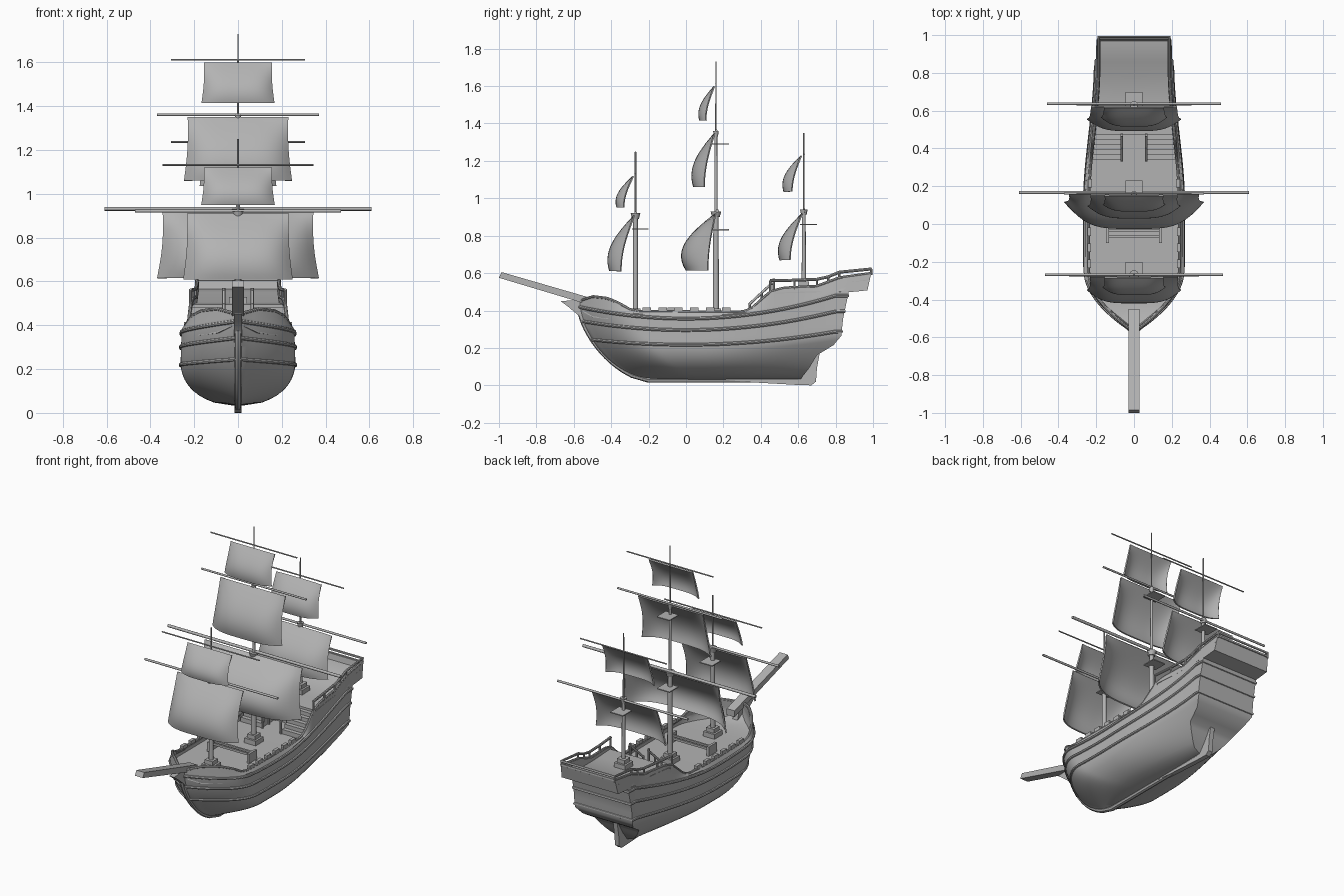
import bpy, bmesh, math
from mathutils import Vector, Matrix

old = bpy.data.objects.get("Cube")
if old:
    bpy.data.objects.remove(old, do_unlink=True)

grey = bpy.data.materials.new("plain_grey")
grey.use_nodes = True
grey.diffuse_color = (0.45, 0.45, 0.45, 1)
grey.node_tree.nodes["Principled BSDF"].inputs["Base Color"].default_value = grey.diffuse_color


# ---- helpers ----
def finish(ob, thickness=0):
    bpy.ops.object.select_all(action='DESELECT')
    ob.select_set(True)
    bpy.context.view_layer.objects.active = ob
    if ob.type == 'CURVE':
        bpy.ops.object.convert(target='MESH')
        ob = bpy.context.view_layer.objects.active
    if thickness:
        mod = ob.modifiers.new("thickness", 'SOLIDIFY')
        mod.thickness = thickness
        bpy.ops.object.modifier_apply(modifier=mod.name)
    ob.data.materials.clear()
    ob.data.materials.append(grey)
    bpy.ops.object.shade_smooth_by_angle(angle=math.radians(35))
    return ob


def add_mesh(name, bm, thickness=0):
    bmesh.ops.remove_doubles(bm, verts=bm.verts, dist=0.0001)
    bmesh.ops.recalc_face_normals(bm, faces=bm.faces)
    me = bpy.data.meshes.new(name)
    bm.to_mesh(me)
    bm.free()
    ob = bpy.data.objects.new(name, me)
    bpy.context.collection.objects.link(ob)
    return finish(ob, thickness)


def grid(name, rows, closed=False, thickness=0):
    bm = bmesh.new()
    vs = [[bm.verts.new(p) for p in row] for row in rows]
    n = len(rows[0])
    for a, b in zip(vs, vs[1:]):
        for i in range(n if closed else n - 1):
            j = (i + 1) % n
            bm.faces.new((a[i], a[j], b[j], b[i]))
    return add_mesh(name, bm, thickness)


def box(name, centre, size):
    bm = bmesh.new()
    bmesh.ops.create_cube(bm, size=1, matrix=Matrix.Translation(centre) @ Matrix.Diagonal((*size, 1)))
    return add_mesh(name, bm)


def rod(name, a, b, r1, r2=None, sides=12):
    a, b = Vector(a), Vector(b)
    turn = (b - a).to_track_quat('Z', 'Y').to_matrix().to_4x4()
    bm = bmesh.new()
    bmesh.ops.create_cone(bm, cap_ends=True, segments=sides, radius1=r1, radius2=r1 if r2 is None else r2,
                          depth=(b - a).length, matrix=Matrix.Translation((a + b) / 2) @ turn)
    return add_mesh(name, bm)


def plate(name, outline, width):
    bm = bmesh.new()
    face = bm.faces.new([bm.verts.new((-width / 2, y, z)) for y, z in outline])
    new = bmesh.ops.extrude_face_region(bm, geom=[face])["geom"]
    bmesh.ops.translate(bm, vec=(width, 0, 0), verts=[g for g in new if isinstance(g, bmesh.types.BMVert)])
    return add_mesh(name, bm)


def tube(name, points, radius, cyclic=False):
    cu = bpy.data.curves.new(name, 'CURVE')
    cu.dimensions = '3D'
    cu.bevel_depth, cu.bevel_resolution, cu.use_fill_caps = radius, 2, True
    sp = cu.splines.new('POLY')
    sp.points.add(len(points) - 1)
    for p, co in zip(sp.points, points):
        p.co = (*co, 1)
    sp.use_cyclic_u = cyclic
    ob = bpy.data.objects.new(name, cu)
    bpy.context.collection.objects.link(ob)
    return finish(ob)


def interp(table, x):
    for (x0, y0), (x1, y1) in zip(table, table[1:]):
        if x <= x1:
            return y0 + (y1 - y0) * max(0, x - x0) / (x1 - x0)
    return table[-1][1]


# ---- hull shape: v is 0 at the keel, 1 at the sheer, 2 at the rail ----
KEEL = 0.03
STERN = [(0, .61), (.15, .66), (.3, .70), (.4, .79), (.5, .83), (.7, .84), (1, .87), (1.1, .97), (2, .99)]
RAIL = [(-.57, .45), (-.5, .475), (-.42, .465), (-.36, .44), (-.3, .405), (-.25, .395), (.3, .392),
        (.35, .41), (.45, .5), (.52, .52), (.7, .53), (.82, .575), (1, .6)]


def stem(v):
    return -.2 - .37 * (1 - (1 - min(v, 1)) ** 1.6) ** .625


def half(y, v):
    w = .262 * math.sqrt(max(0, 1 - (1 - min(v / .6, 1)) ** 2.2)) - .017 * max(0, v - .6) / 1.4
    s = min(max((y - stem(v)) / .32, 0), 1)
    t = min(max((y - .1) / .75, 0), 1)
    aft = 1 - (.22 + .35 * max(0, 1 - v / .5)) * t * t * (3 - 2 * t)
    bow = math.sin(s * math.pi / 2) ** .85
    return w * aft * max(bow, .05)


def hull_point(u, v, side, out=0):
    y = stem(v) + (interp(STERN, v) - stem(v)) * u
    sheer = .37 + .2 * min(y, .8) ** 2
    z = KEEL + (sheer - KEEL) * v if v <= 1 else sheer + (interp(RAIL, y) - sheer) * (v - 1)
    return Vector((side * (half(y, v) + out), y, z))


def ring(v, out=0, n=64):
    us = [i / n for i in range(n + 1)]
    return [hull_point(u, v, -1, out) for u in reversed(us)] + [hull_point(u, v, 1, out) for u in us]


levels = [i / 20 for i in range(21)] + [1.05, 1.1, 1.3, 1.6, 2]
grid("hull", [ring(v) for v in levels], closed=True, thickness=0.014)
for v in (.55, .78, .96):
    tube("wale", ring(v), 0.009, cyclic=True)
tube("cap_rail", ring(2, -.005), 0.008, cyclic=True)

# keel, stem post, rudder and bow knee
tube("keel_and_stem", [(0, .6, KEEL)] + [(0, stem(i / 16), KEEL + .4 * i / 16) for i in range(17)], 0.016)
plate("rudder", [(.15, .035), (.35, .016), (.6, .002), (.67, 0), (.695, .02), (.7, .09), (.72, .2),
                 (.64, .16), (.55, .06)], .03)
plate("bow_knee", [(-.67, .45), (-.52, .46), (-.46, .24), (-.53, .31), (-.57, .37), (-.63, .42)], .035)
plate("bowsprit", [(-1, .575), (-.985, .605), (-.45, .45), (-.45, .41)], .056)

# decks, stepped up to the poop
deck = [(-.55, .4), (-.5, .37), (-.42, .36), (-.34, .355), (-.26, .355), (0, .355), (.25, .355), (.47, .36),
        (.47, .495), (.6, .5), (.78, .505), (.86, .55), (.97, .565)]
grid("deck", [[(s * (half(y, 1) - .006), y, z) for s in (-1, 0, 1)] for y, z in deck], thickness=0.006)

for side in (-1, 1):
    # bulwark blocks
    for i in range(6):
        y = -.21 + i * .085
        box("rail_block", (side * (half(y, 2) - .008), y, .405), (.02, .045, .022))
    # stairs to the poop with balustrades
    for i in range(5):
        top = .385 + .024 * i
        box("stair_step", (side * .145, .355 + .026 * i, (top + .35) / 2), (.15, .027, top - .35))
    rod("stair_rail", (side * .065, .335, .43), (side * .065, .475, .56), .007)
    for y, low, high in ((.34, .355, .44), (.405, .355, .5), (.47, .355, .57)):
        rod("stair_post", (side * .065, y, low), (side * .065, y, high), .007, sides=8)
    # pin rail posts ahead of the main mast
    box("pin_rail_post", (side * .14, -.06, .385), (.015, .08, .06))
for y in (-.035, -.065):
    box("pin_rail", (0, y, .395), (.28, .012, .014))

# poop rail, round the stern
line = [(.45, .56), (.58, .562), (.7, .567), (.76, .58), (.82, .605), (.99, .622)]
right = [(half(y, 2) - .004, y, z) for y, z in line]
left = [(-x, y, z) for x, y, z in right]
tube("poop_rail", left + right[::-1], 0.008)
for x, y, z in left[:] + right:
    rod("poop_rail_post", (x, y, z), (x, y, interp(RAIL, y) - .01), .006, sides=8)


# ---- rigging ----
def mast(name, y, stages, platforms):
    foot = stages[0][0]
    for low, high, r in stages:
        rod(name, (0, y, low), (0, y, high), r, r * .8)
    box(name + "_foot", (0, y, foot + .015), (.08, .08, .03))
    box(name + "_step", (0, y, foot + .04), (.055, .055, .03))
    for low, high, r in stages[:-1]:
        rod(name + "_cap", (0, y, high - .03), (0, y, high), r * 1.2, r * 1.7)
    for z in platforms:
        box(name + "_platform", (0, y + .025, z), (.09, .09, .006))


def sail(name, y, top, bottom, width, lean, depth, yard, thick):
    rod(name + "_yard", (-yard, y + .012, top + .012), (yard, y + .012, top + .012), thick)
    rows = []
    for i in range(15):
        t = i / 14
        row = []
        for k in range(25):
            s = k / 12 - 1
            edge = y - lean * math.sin(t * math.pi / 2)
            belly = depth * math.sin(2.2 * t) * (1 - abs(s) ** 4)
            row.append((s * width * (.93 + .07 * t - .03 * math.sin(t * math.pi)), edge - belly,
                        top + (bottom - top) * t))
        rows.append(row)
    grid(name, rows, thickness=0.008)


mast("fore_mast", -.27, [(.355, .92, .015), (.9, 1.25, .005)], [.835])
mast("main_mast", .16, [(.355, .93, .017), (.9, 1.36, .009), (1.3, 1.73, .004)], [.832, 1.29])
mast("mizzen_mast", .63, [(.5, .94, .012), (.9, 1.35, .005)], [.86])

sail("fore_course", -.28, .91, .61, .25, .07, .075, .47, .007)
sail("fore_topsail", -.285, 1.12, .95, .168, .05, .045, .345, .004)
sail("main_course", .155, .92, .615, .37, .04, .145, .61, .009)
sail("main_topsail", .15, 1.35, 1.06, .247, .055, .07, .37, .006)
sail("main_topgallant", .148, 1.6, 1.415, .167, .045, .04, .305, .004)
sail("mizzen_course", .625, .915, .67, .245, .065, .065, .46, .007)
sail("mizzen_topsail", .62, 1.225, 1.035, .17, .05, .05, .305, .004)
